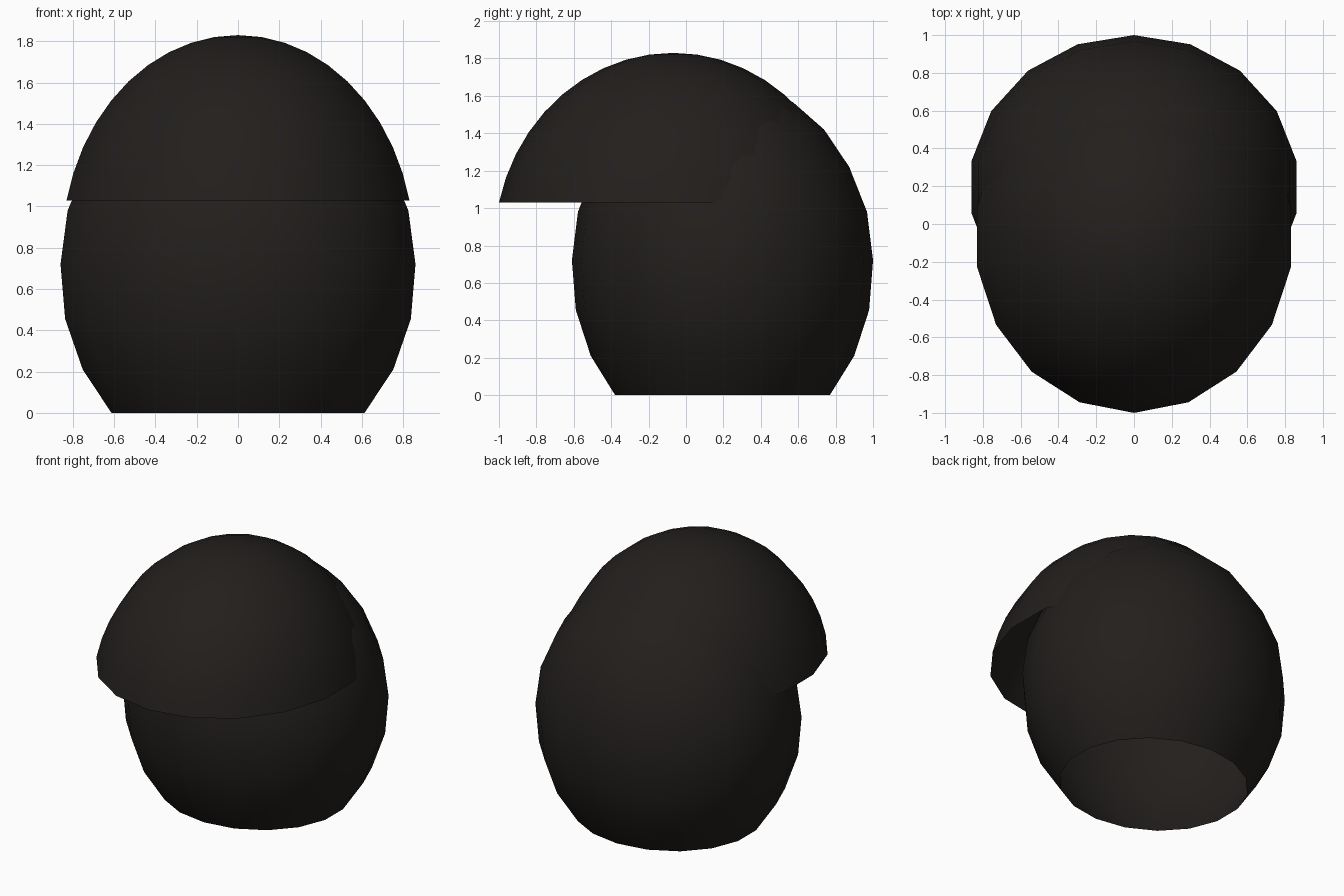
import bpy, bmesh, math

if "Cube" in bpy.data.objects:
    bpy.data.objects.remove(bpy.data.objects["Cube"])

SIDES = 18

mat = bpy.data.materials.new("near_black_brown")
mat.diffuse_color = (0.016, 0.0135, 0.012, 1)
mat.use_nodes = True
mat.node_tree.nodes["Principled BSDF"].inputs["Base Color"].default_value = mat.diffuse_color


def dome(name, profile, rx, ry, cy, top):
    """Open-bottomed elliptical lathe; profile = (radius fraction, z) from top down."""
    bm = bmesh.new()
    pole = bm.verts.new((0, cy, top))
    rings = []
    for r, z in profile:
        ring = []
        for i in range(SIDES):
            a = 2 * math.pi * i / SIDES
            ring.append(bm.verts.new((rx * r * math.sin(a), cy - ry * r * math.cos(a), z)))
        rings.append(ring)
    for i in range(SIDES):
        j = (i + 1) % SIDES
        bm.faces.new((pole, rings[0][i], rings[0][j]))
        for up, low in zip(rings, rings[1:]):
            bm.faces.new((up[i], low[i], low[j], up[j]))
    for f in bm.faces:
        f.smooth = True
    me = bpy.data.meshes.new(name)
    bm.to_mesh(me)
    bm.free()
    me.materials.append(mat)
    ob = bpy.data.objects.new(name, me)
    bpy.context.collection.objects.link(ob)
    return ob


# Main rounded shell, cut off level at the ground
shell = [(0.25, 1.66), (0.47, 1.565), (0.675, 1.42), (0.842, 1.22), (0.96, 0.98),
         (1.0, 0.72), (0.974, 0.455), (0.875, 0.21), (0.713, 0.0)]
dome("rear_shell", shell, 0.873, 0.805, 0.195, 1.69)

# Shallower dome overhanging the front
end = math.radians(77)
rim_z, top_z, steps = 1.03, 1.83, 10
cap = []
for k in range(1, steps + 1):
    t = end * k / steps
    drop = (1 - math.cos(t)) / (1 - math.cos(end))
    cap.append((math.sin(t) / math.sin(end), top_z - (top_z - rim_z) * drop))
dome("front_dome", cap, 0.843, 0.932, -0.068, top_z)
